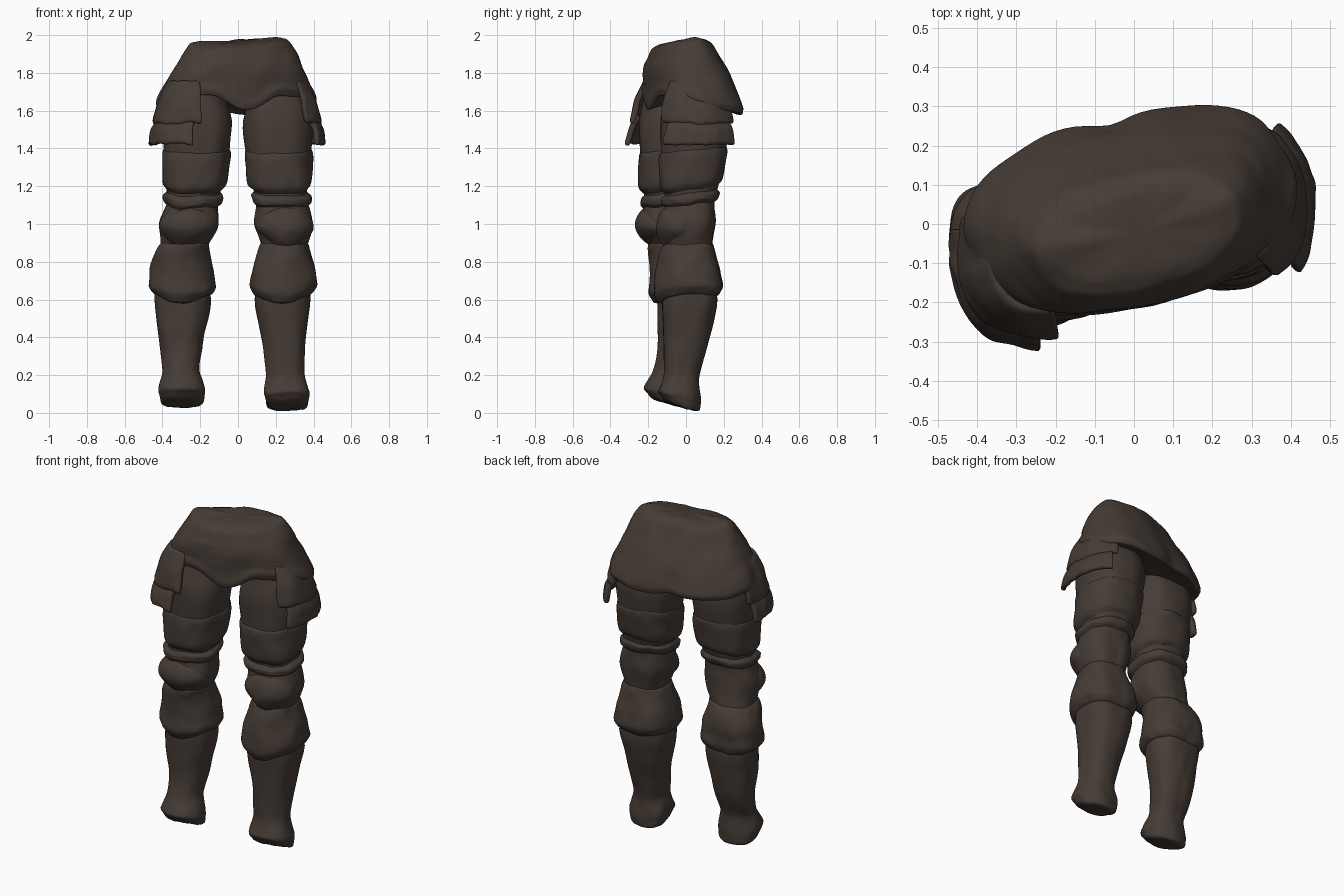
import bpy, bmesh, math
from mathutils import Vector, noise

cube = bpy.data.objects.get("Cube")
if cube:
    bpy.data.objects.remove(cube)

mat = bpy.data.materials.new("dark brown leather")
mat.use_nodes = True
brown = (0.06, 0.045, 0.036, 1)
mat.diffuse_color = brown
mat.node_tree.nodes["Principled BSDF"].inputs["Base Color"].default_value = brown


def ramp(value, low, high):
    t = min(1, max(0, (value - low) / (high - low)))
    return t * t * (3 - 2 * t)


def plain_pose(p):
    return p


def right_pose(p):
    # mirrored leg, stepping forward with a slightly bent knee and slimmer calf
    outward = 0.01 + 0.045 * ramp(p.z, 1, 0.8) - 0.015 * ramp(p.z, 0.3, 0.1)
    forward = 0.03 + 0.08 * ramp(p.z, 0.75, 1) + 0.04 * ramp(p.z, 0.35, 0.12)
    slim = 0.28 * max(0, p.y) * ramp(p.z, 0.9, 0.7) * ramp(p.z, 0.15, 0.4)
    return Vector((-p.x - outward, p.y - forward - slim, p.z + 0.02 * ramp(p.z, 0.4, 0)))


def lumpy(p, amount):
    return p + noise.noise_vector(p * 9) * amount + noise.noise_vector(p * 22) * amount / 2


def finish(name, bm, thickness=0):
    bmesh.ops.recalc_face_normals(bm, faces=bm.faces)
    mesh = bpy.data.meshes.new(name)
    bm.to_mesh(mesh)
    bm.free()
    mesh.materials.append(mat)
    mesh.shade_smooth()
    ob = bpy.data.objects.new(name, mesh)
    bpy.context.collection.objects.link(ob)
    if thickness:
        solid = ob.modifiers.new("thickness", "SOLIDIFY")
        solid.thickness = thickness
        solid.offset = -1
    soften = ob.modifiers.new("soften", "SUBSURF")
    soften.levels = soften.render_levels = 1


def mix(a, b, t):
    return [u + (v - u) * t for u, v in zip(a, b)]


def refine(rings, steps=3):
    fine = [mix(a, b, k / steps) for a, b in zip(rings, rings[1:]) for k in range(steps)]
    return fine + [rings[-1]]


def loft(name, rings, pose=plain_pose, shape=None, arc=None):
    """Rings of (z, x min, x max, y min, y max); an arc in degrees makes an open panel."""
    bm = bmesh.new()
    n = 48
    start, end = [math.radians(a) for a in (arc or (0, 360))]
    rows = []
    for z, x0, x1, y0, y1 in refine(rings):
        row = []
        for i in range(n + bool(arc)):
            t = start + (end - start) * i / n
            c, s = math.cos(t), math.sin(t)
            # slightly squared ellipse
            k = (abs(c) ** 2.4 + abs(s) ** 2.4) ** (-1 / 2.4)
            p = Vector((x0 + (x1 - x0) * (1 + c * k) / 2, y0 + (y1 - y0) * (1 + s * k) / 2, z))
            if shape:
                p = shape(p, c, s)
            row.append(bm.verts.new(lumpy(pose(p), 0.011)))
        rows.append(row)
    for a, b in zip(rows, rows[1:]):
        for i in range(n):
            j = i + 1 if arc else (i + 1) % n
            bm.faces.new((a[i], a[j], b[j], b[i]))
    if not arc:
        for row in (rows[0], rows[-1]):
            mid = bm.verts.new(sum((v.co for v in row), Vector()) / n)
            for i in range(n):
                bm.faces.new((row[i], row[(i + 1) % n], mid))
    finish(name, bm, 0.03 if arc else 0)


def knee_cap(name, centre, radii, pose):
    bm = bmesh.new()
    bmesh.ops.create_uvsphere(bm, u_segments=32, v_segments=20, radius=1)
    for v in bm.verts:
        # narrows to a pointed lower edge
        v.co.x *= 1 - 0.4 * max(0, -v.co.z)
        v.co = lumpy(pose(Vector(c + r * u for c, r, u in zip(centre, radii, v.co))), 0.008)
    finish(name, bm)


# bare left leg from hip to foot
leg = [
    (1.8, .10, .32, -.08, .16),
    (1.55, .02, .40, -.14, .23),
    (1.3, .05, .375, -.13, .20),
    (1.12, .095, .365, -.11, .15),
    (1.0, .085, .405, -.12, .16),
    (.86, .13, .36, -.10, .13),
    (.6, .085, .39, -.13, .175),
    (.4, .125, .36, -.12, .13),
    (.2, .155, .345, -.115, .065),
    (.1, .132, .385, -.155, .08),
    (.03, .145, .365, -.115, .075),
]


def around_leg(steps):
    """Rings that stand off the bare leg; steps are (z, gap)."""
    rings = []
    for z, gap in steps:
        a, b = next((a, b) for a, b in zip(leg, leg[1:]) if a[0] >= z >= b[0])
        _, x0, x1, y0, y1 = mix(a, b, (a[0] - z) / (a[0] - b[0]))
        rings.append((z, x0 - gap, x1 + gap, y0 - gap, y1 + gap))
    return rings


def sole(p, c, s):
    # the sole rises towards the toes
    p.z -= 0.28 * (p.y + 0.02) * ramp(p.z, 0.14, 0.04)
    return p


def cuff_hem(p, c, s):
    # pointed front hem and central ridge
    front = max(0, -s) ** 3
    return p - Vector((0, 0.015 * front ** 3, 0.05 * front * ramp(p.z, 0.85, 0.65)))


def slanted(p, c, s):
    p.z += 0.02 * s
    return p


plates = {
    "thigh_plate": (((1.4, 0), (1.36, .012), (1.21, .022), (1.17, -.01)), slanted),
    "knee_band": (((1.18, -.015), (1.15, .022), (1.12, .022), (1.09, -.015)), slanted),
    "greave_cuff": (((.9, 0), (.86, .025), (.76, .037), (.67, .038), (.62, 0)), cuff_hem),
}
hip_upper = around_leg(((1.76, .025), (1.66, .05), (1.53, .05)))
hip_lower = around_leg(((1.58, .02), (1.5, .06), (1.42, .08)))

# both legs with their armour
for side, pose, front, back in (("left", plain_pose, -50, 62), ("right", right_pose, -98, 22)):
    loft(f"{side}_leg", leg, pose, sole)
    for part, (steps, shape) in plates.items():
        loft(f"{side}_{part}", around_leg(steps), pose, shape)
    knee_cap(f"{side}_knee_cap", (.25, -.035, .98), (.155, .125, .13), pose)
    loft(f"{side}_hip_plate_upper", hip_upper, pose, arc=(front, back))
    loft(f"{side}_hip_plate_lower", hip_lower, pose, arc=(front + 12, back - 8))

# skirt over the hips, turned with the stride
turn = math.radians(14)


def skirt_shape(p, c, s):
    y = p.y - 0.025 + 0.06 * ramp(p.z, 1.95, 1.6)
    # top slopes to the front and rises to the left
    tilt = ramp(p.z, 1.78, 1.95) * (0.06 * p.x + 0.25 * min(0, y) - 0.15 * max(0, y))
    hem = ramp(p.z, 1.78, 1.6)
    # front hem opens over each thigh and dips between them
    arch = max(0, -s) * (0.02 + 0.1 * ramp(abs(p.x), 0.02, 0.2))
    cleft = max(0, s) * math.exp(-(p.x / 0.05) ** 2)
    lift = hem * (arch + 0.03 * c ** 4 + 0.02 * cleft)
    y -= 0.03 * hem * cleft
    return Vector((p.x * math.cos(turn) - y * math.sin(turn),
                   p.x * math.sin(turn) + y * math.cos(turn), p.z + tilt + lift))


# height, half width, half depth from waist to the turned-in hem
skirt = [(1.985, .21, .10), (1.97, .265, .145), (1.89, .315, .185), (1.8, .363, .212),
         (1.7, .403, .23), (1.61, .433, .248), (1.575, .423, .238), (1.6, .35, .175)]
loft("hip_skirt", [(z, -w, w, -d, d) for z, w, d in skirt], shape=skirt_shape)
